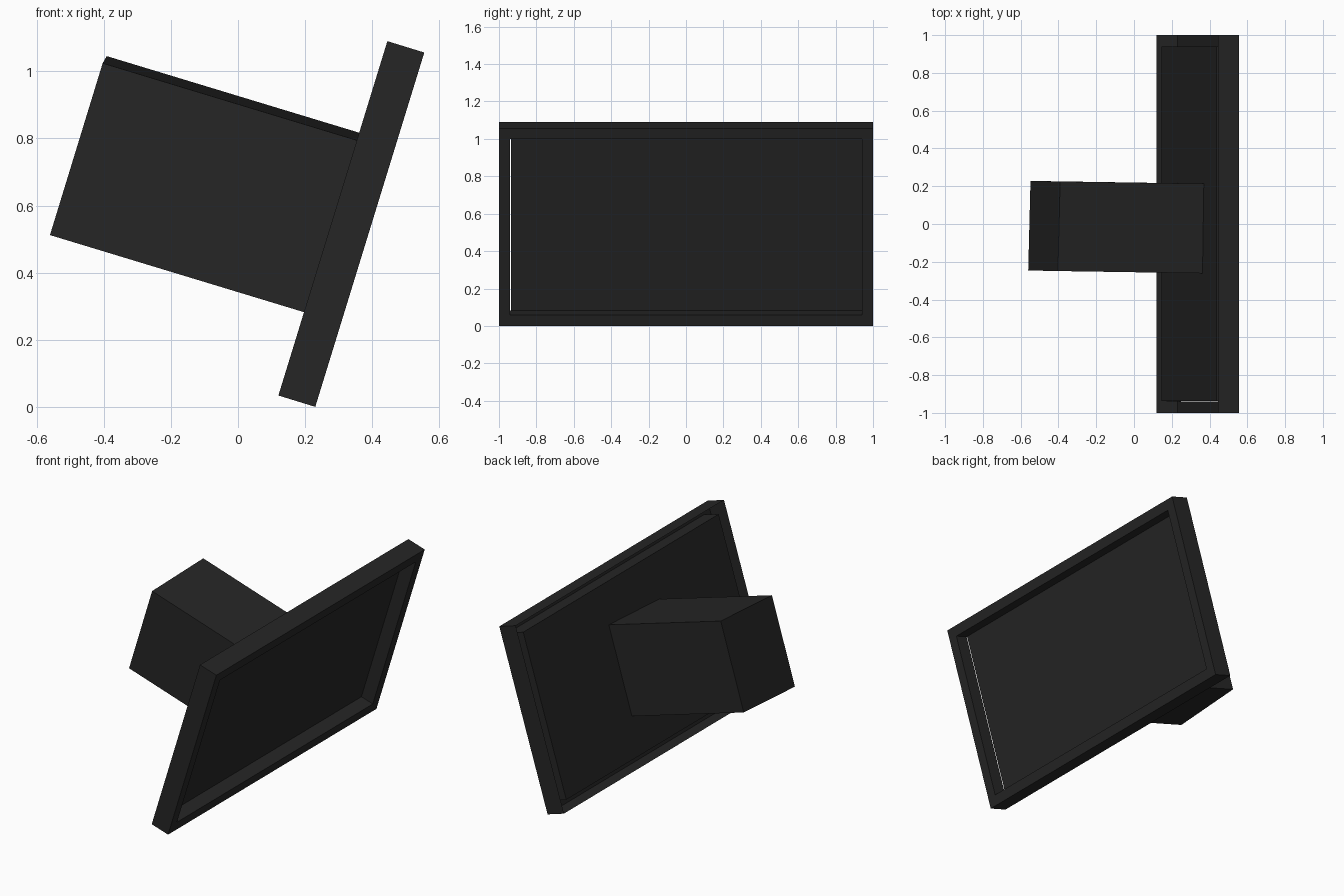
import bpy
import bmesh
from math import radians
from mathutils import Matrix, Vector

cube = bpy.data.objects.get("Cube")
if cube:
    bpy.data.objects.remove(cube, do_unlink=True)

# Single charcoal material
charcoal = bpy.data.materials.new("charcoal")
charcoal.use_nodes = True
colour = (0.019, 0.019, 0.019, 1)
charcoal.diffuse_color = colour
bsdf = charcoal.node_tree.nodes["Principled BSDF"]
bsdf.inputs["Base Color"].default_value = colour
bsdf.inputs["Roughness"].default_value = 0.8

# Screen plane: local x is its facing direction, local z runs up the slope
TILT = Matrix.Translation((0.3375, 0, 0.545)) @ Matrix.Rotation(radians(17.1), 4, "Y")
DEPTH, HEIGHT, BORDER = 0.115, 1.104, 0.06
FRONT = DEPTH / 2


def finish(name, bm, matrix):
    bmesh.ops.recalc_face_normals(bm, faces=bm.faces)
    mesh = bpy.data.meshes.new(name)
    bm.to_mesh(mesh)
    bm.free()
    mesh.transform(matrix)
    mesh.materials.append(charcoal)
    obj = bpy.data.objects.new(name, mesh)
    bpy.context.collection.objects.link(obj)
    return obj


def rectangle(bm, x, inset):
    y, z = 1 - inset, HEIGHT / 2 - inset
    return [bm.verts.new((x, sy * y, sz * z))
            for sy, sz in ((-1, -1), (1, -1), (1, 1), (-1, 1))]


# Frame: folded rim, hollow from behind
bm = bmesh.new()
loops = [rectangle(bm, x, inset) for x, inset in
         ((-FRONT, 0), (FRONT, 0), (FRONT, BORDER), (FRONT - 0.08, BORDER))]
for a, b in zip(loops, loops[1:]):
    for i in range(4):
        j = (i + 1) % 4
        bm.faces.new((a[i], a[j], b[j], b[i]))
finish("screen_frame", bm, TILT)

# Recessed panel, a hair short at one end
bm = bmesh.new()
bmesh.ops.create_cube(bm, size=1)
size = Matrix.Diagonal((0.026, 1.876, HEIGHT - 2 * BORDER, 1))
finish("screen_panel", bm, TILT @ Matrix.Translation((FRONT - 0.093, 0.002, 0)) @ size)

# Rear housing, slightly askew, spanned by three edge directions
corner = Vector((-0.56, -0.246, 0.512))
length = Vector((0.768, -0.012, -0.233))
depth = Vector((0.012, 0.474, 0.021))
rise = Vector((0.157, -0.003, 0.512))
span = Matrix((length, depth, rise)).transposed().to_4x4()
bm = bmesh.new()
bmesh.ops.create_cube(bm, size=1, matrix=Matrix.Translation((0.5, 0.5, 0.5)))
finish("rear_housing", bm, Matrix.Translation(corner) @ span)
